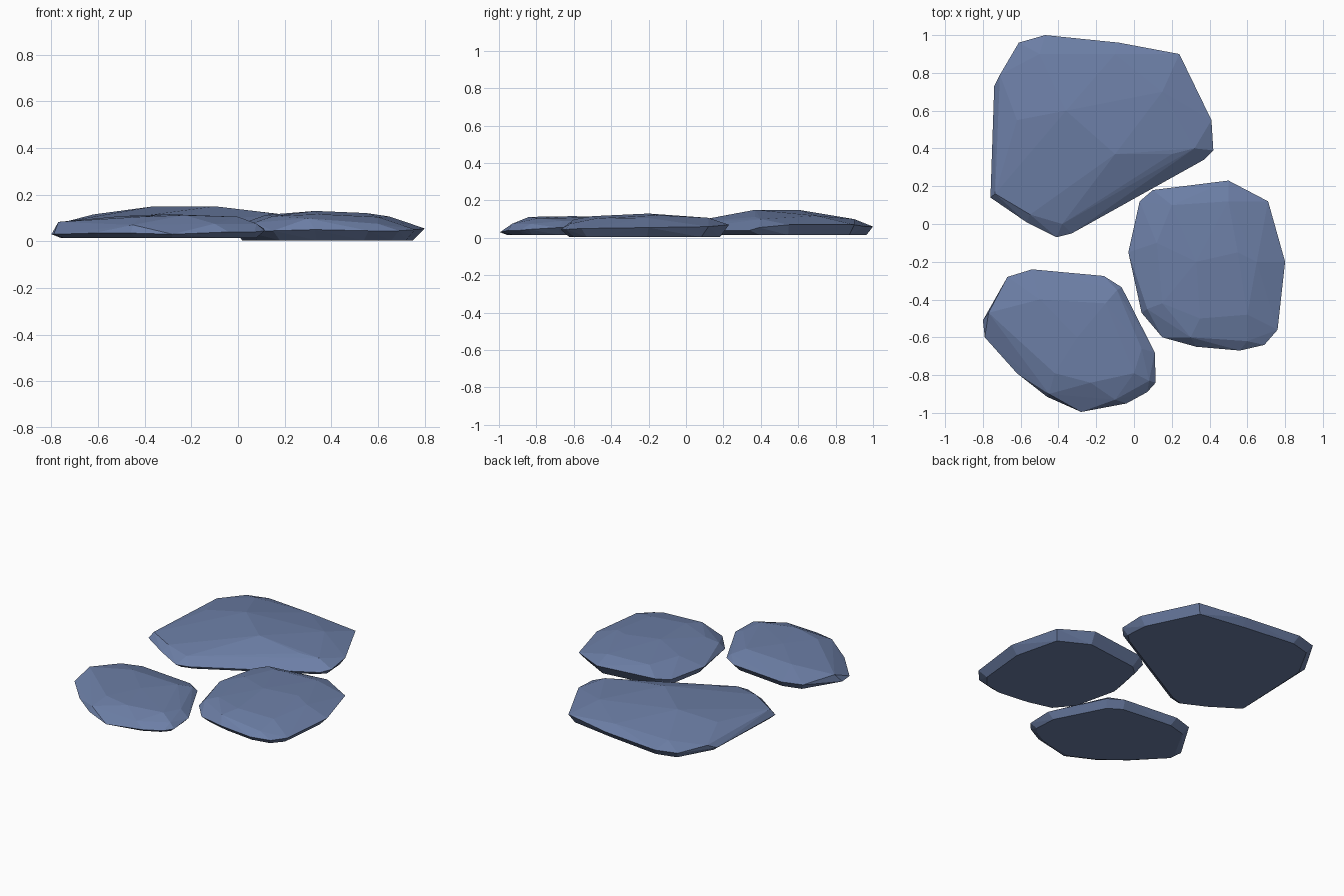
import bpy, bmesh, math
from mathutils import Vector

mat = bpy.data.materials.new("slate")
mat.diffuse_color = (0.15, 0.21, 0.38, 1)


def stone(name, rim, crown, base_z, inset):
    """Faceted slab: hull of a shrunken flat base, the widest rim and crown points."""
    bm = bmesh.new()
    c = sum((Vector(p[:2]) for p in rim), Vector((0, 0))) / len(rim)
    for x, y, z in rim:
        p = Vector((x, y))
        q = p + (c - p).normalized() * inset
        bm.verts.new((x, y, z))
        bm.verts.new((q.x, q.y, base_z))
    for p in crown:
        bm.verts.new(p)
    r = bmesh.ops.convex_hull(bm, input=bm.verts[:])
    junk = {v for v in r["geom_interior"] + r["geom_unused"]
            if isinstance(v, bmesh.types.BMVert)}
    bmesh.ops.delete(bm, geom=list(junk), context='VERTS')
    bmesh.ops.dissolve_limit(bm, angle_limit=math.radians(0.5),
                             verts=bm.verts[:], edges=bm.edges[:])
    bmesh.ops.recalc_face_normals(bm, faces=bm.faces[:])
    me = bpy.data.meshes.new(name)
    bm.to_mesh(me)
    bm.free()
    me.materials.append(mat)
    ob = bpy.data.objects.new(name, me)
    bpy.context.collection.objects.link(ob)


# large stone at the back left
stone("large_stone",
      [(-.47, 1, .06), (-.08, .96, .06), (.24, .9, .07), (.41, .55, .07),
       (.42, .39, .055), (.37, .34, .04), (-.33, -.05, .04), (-.41, -.07, .04),
       (-.57, .01, .05), (-.76, .14, .045), (-.74, .73, .045), (-.61, .96, .06)],
      [(-.36, .6, .15), (-.1, .37, .15), (.15, .7, .118), (.32, .4, .1),
       (-.1, .9, .1), (-.5, .9, .095), (-.62, .55, .115), (-.735, .16, .085),
       (-.71, .79, .075), (-.55, .05, .09), (-.38, 0, .08), (.2, .37, .112)],
      .015, .04)

# small stone at the front left
stone("small_stone",
      [(-.54, -.24, .06), (-.16, -.275, .06), (-.065, -.335, .06), (.11, -.68, .055),
       (.115, -.84, .045), (.07, -.89, .04), (-.04, -.95, .04), (-.28, -.995, .03),
       (-.46, -.915, .035), (-.62, -.79, .035), (-.79, -.6, .03), (-.8, -.51, .03),
       (-.67, -.28, .06)],
      [(-.77, -.47, .083), (-.42, -.79, .105), (-.23, -.84, .112), (.0, -.79, .105),
       (-.5, -.4, .108), (-.15, -.42, .11), (-.3, -.6, .116), (.04, -.66, .09),
       (-.45, -.9, .07), (-.1, -.93, .075), (.08, -.83, .075), (-.09, -.35, .085)],
      .015, .04)

# round stone at the right
stone("round_stone",
      [(.1, .18, .07), (.5, .23, .07), (.71, .12, .06), (.8, -.2, .055),
       (.76, -.56, .05), (.69, -.64, .045), (.56, -.67, .045), (.33, -.65, .05),
       (.15, -.6, .045), (.04, -.47, .04), (-.03, -.15, .06), (.03, .12, .06)],
      [(.33, -.2, .13), (.55, -.15, .121), (.12, -.1, .113), (.2, .1, .108),
       (.5, .12, .107), (.65, -.2, .106), (.6, -.48, .104), (.35, -.5, .116),
       (.15, -.42, .108), (.07, -.45, .08), (.3, -.6, .098), (.6, -.62, .075)],
      .004, .05)
